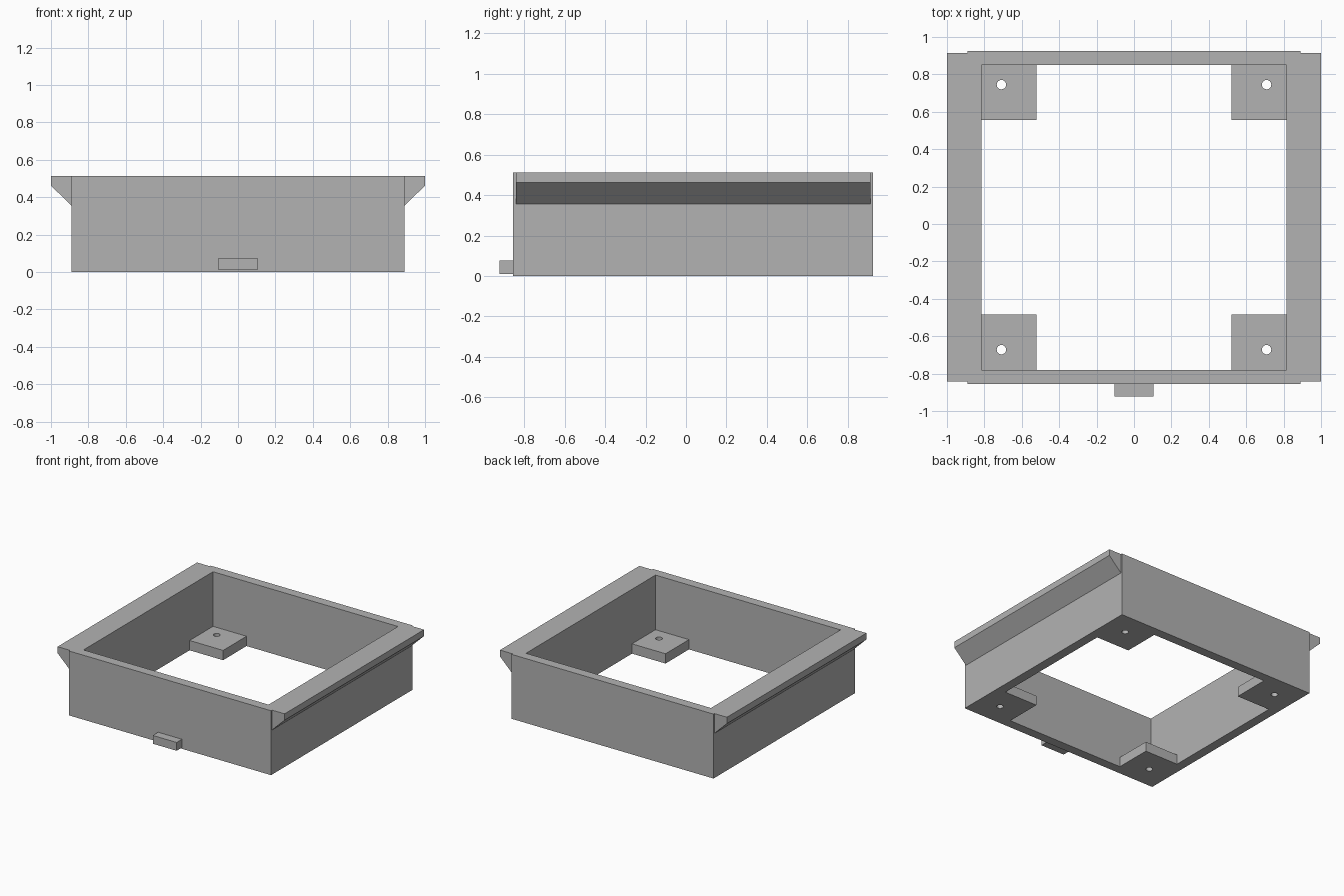
import bpy
import bmesh
import math
from mathutils import Vector

if "Cube" in bpy.data.objects:
    bpy.data.objects.remove(bpy.data.objects["Cube"], do_unlink=True)

grey = bpy.data.materials.new("plain_grey")
grey.use_nodes = True
GREY = (0.45, 0.45, 0.45, 1)
grey.diffuse_color = GREY
grey.node_tree.nodes["Principled BSDF"].inputs["Base Color"].default_value = GREY


def rect(x0, x1, y0, y1):
    return [(x0, y0), (x1, y0), (x1, y1), (x0, y1)]


def circle(cx, cy, r, sides=32):
    steps = [2 * math.pi * i / sides for i in range(sides)]
    return [(cx + r * math.cos(a), cy + r * math.sin(a)) for a in steps]


def finish(name, bm):
    bmesh.ops.recalc_face_normals(bm, faces=bm.faces[:])
    mesh = bpy.data.meshes.new(name)
    bm.to_mesh(mesh)
    bm.free()
    mesh.materials.append(grey)
    obj = bpy.data.objects.new(name, mesh)
    bpy.context.collection.objects.link(obj)
    return obj


def prism(name, loops, start, depth, place=lambda u, v, w: (u, v, w)):
    """Extrude an outline, with optional hole outlines, along its third axis."""
    bm = bmesh.new()
    edges = []
    for loop in loops:
        verts = [bm.verts.new(place(u, v, start)) for u, v in loop]
        edges += [bm.edges.new((a, b)) for a, b in zip(verts, verts[1:] + verts[:1])]
    bmesh.ops.triangle_fill(bm, edges=edges, use_beauty=True)
    ext = bmesh.ops.extrude_face_region(bm, geom=bm.faces[:], use_keep_orig=True)
    moved = [g for g in ext["geom"] if isinstance(g, bmesh.types.BMVert)]
    offset = Vector(place(0, 0, depth))
    bmesh.ops.translate(bm, verts=moved, vec=offset)
    return finish(name, bm)


HEIGHT = 0.513
PAD = 0.295
IN_X, IN_Y0, IN_Y1 = 0.815, -0.78, 0.85

# Open rectangular wall
prism("wall_frame", [rect(-0.89, 0.89, -0.855, 0.925),
                     rect(-IN_X, IN_X, IN_Y0, IN_Y1)], 0, HEIGHT)

# Chamfered side rails and drilled corner pads
for side, label in ((1, "left"), (-1, "right")):
    profile = [(0.89, 0.355), (1, 0.462), (1, HEIGHT), (0.89, HEIGHT)]
    prism(label + "_rail", [[(side * x, z) for x, z in profile]], -0.842, 1.755,
          lambda u, v, w: (u, w, v))
    x0, x1 = sorted((side * IN_X, side * (IN_X - PAD)))
    for end, y0, hole_y in (("front", IN_Y0, -0.672), ("back", IN_Y1 - PAD, 0.745)):
        prism(f"{end}_{label}_pad", [rect(x0, x1, y0, y0 + PAD),
                                     circle(side * 0.709, hole_y, 0.025)], 0, 0.078)

# Small tab on the front
prism("front_tab", [rect(-0.105, 0.105, -0.922, -0.855)], 0.01, 0.066)
